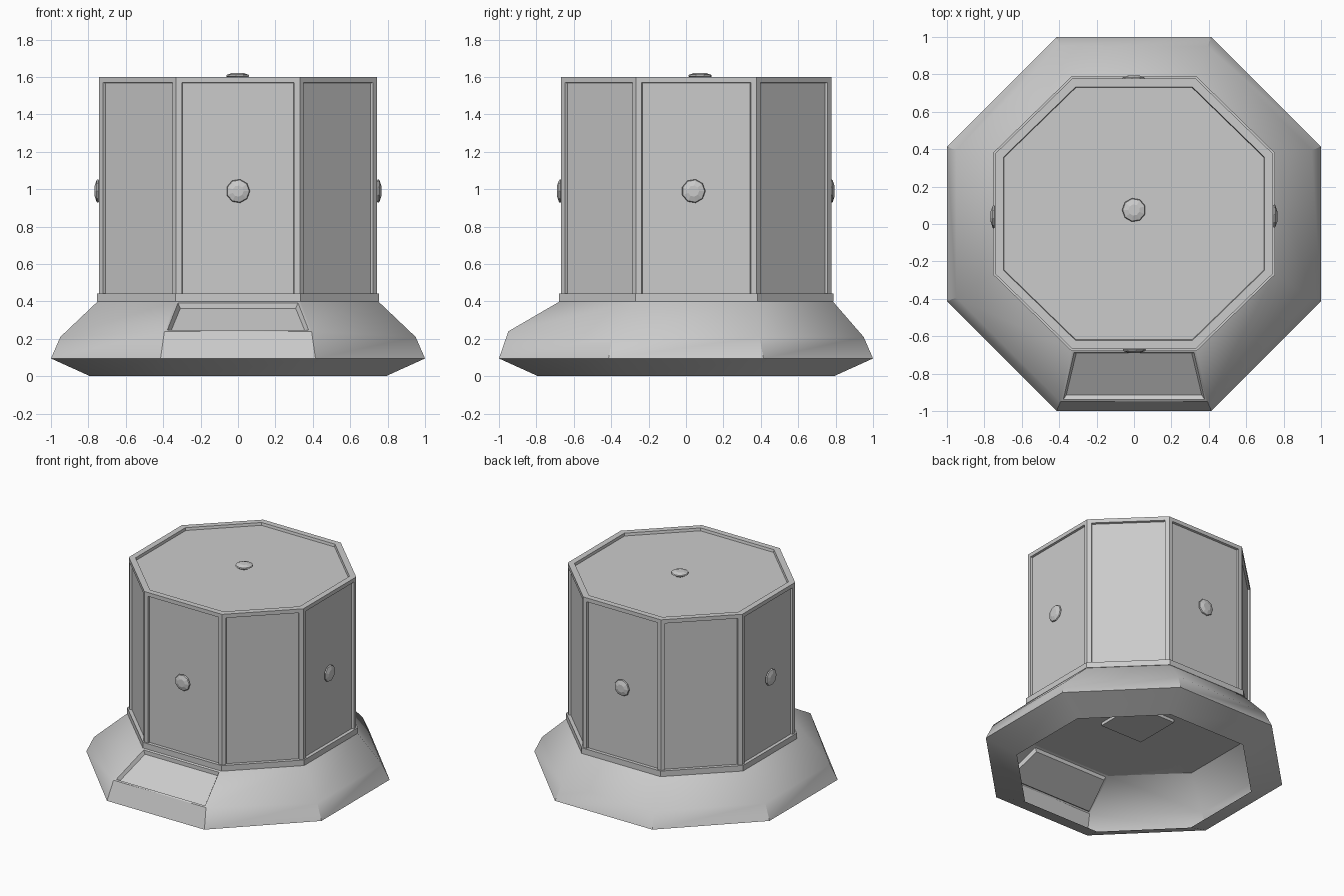
import bpy, bmesh, math
from mathutils import Vector, Matrix

if "Cube" in bpy.data.objects:
    bpy.data.objects.remove(bpy.data.objects["Cube"])


def octagon(ax, ay, z, cy=0.0, k=0.414):
    """Octagon corners, counter-clockwise, starting at the front face."""
    pts = [(-k*ax, -ay), (k*ax, -ay), (ax, -k*ay), (ax, k*ay),
           (k*ax, ay), (-k*ax, ay), (-ax, k*ay), (-ax, -k*ay)]
    return [Vector((x, y + cy, z)) for x, y in pts]


def loft(bm, rings, bottom=True, top=True):
    """Skin a stack of rings; returns the side faces and the top cap."""
    vs = [[bm.verts.new(p) for p in r] for r in rings]
    n = len(vs[0])
    sides = [[bm.faces.new((a[i], a[(i+1) % n], b[(i+1) % n], b[i]))
              for i in range(n)] for a, b in zip(vs, vs[1:])]
    if bottom:
        bm.faces.new(vs[0][::-1])
    cap = bm.faces.new(vs[-1]) if top else None
    bm.normal_update()
    return sides, cap


def finish(bm, name):
    me = bpy.data.meshes.new(name)
    bm.to_mesh(me)
    bm.free()
    ob = bpy.data.objects.new(name, me)
    bpy.context.collection.objects.link(ob)
    return ob


CY = 0.055   # the body sits slightly behind the base centre

# Flared skirt, open underneath, with a recessed front panel
mid = octagon(0.95, 0.95, 0.21)
for p in mid[:2]:
    p.z = 0.24
bm = bmesh.new()
sides, cap = loft(bm, [octagon(0.79, 0.79, 0), octagon(1, 1, 0.095), mid,
                       octagon(0.75, 0.73, 0.40, CY, 0.445)], bottom=False)
bmesh.ops.inset_region(bm, faces=[sides[2][0]], thickness=0.02, depth=0)
bmesh.ops.inset_region(bm, faces=[sides[2][0]], thickness=0.02, depth=-0.025)
skirt = finish(bm, "base_skirt")
bpy.context.view_layer.objects.active = skirt
skirt.select_set(True)
bpy.ops.object.shade_smooth_by_angle(angle=math.radians(34))
skirt.select_set(False)

# Collar where the body meets the skirt
bm = bmesh.new()
loft(bm, [octagon(0.753, 0.733, z, CY, 0.445) for z in (0.40, 0.443)])
finish(bm, "collar")

# Body with framed panels on every side and a sunken lid
bm = bmesh.new()
sides, cap = loft(bm, [octagon(0.742, 0.722, z, CY, 0.445) for z in (0.405, 1.60)])
for f in sides[0]:
    bmesh.ops.inset_region(bm, faces=[f], thickness=0.042, depth=0)
    bmesh.ops.inset_region(bm, faces=[f], thickness=0.005, depth=-0.015)
bmesh.ops.inset_region(bm, faces=[cap], thickness=0.048, depth=0)
bmesh.ops.inset_region(bm, faces=[cap], thickness=0.004, depth=-0.02)
finish(bm, "body")


# Faceted knobs on the four main sides and the lid
def knob(name, loc, normal):
    bm = bmesh.new()
    n = 9
    prof = [(0.03, -0.022), (0.064, -0.002), (0.06, 0.006), (0.03, 0.016)]
    loft(bm, [[Vector((r*math.cos(i*math.tau/n), r*math.sin(i*math.tau/n), h))
               for i in range(n)] for r, h in prof])
    rot = Vector(normal).to_track_quat('Z', 'Y').to_matrix().to_4x4()
    bm.transform(Matrix.Translation(loc) @ rot)
    finish(bm, name)


knob("front_knob", (0, -0.673, 0.99), (0, -1, 0))
knob("back_knob", (0, 0.778, 0.99), (0, 1, 0))
knob("right_knob", (0.75, 0.04, 0.99), (1, 0, 0))
knob("left_knob", (-0.75, 0.04, 0.99), (-1, 0, 0))
knob("lid_knob", (0, 0.075, 1.606), (0, 0, 1))

# Square plate on the underside of the floor
bm = bmesh.new()
bmesh.ops.create_cube(bm, size=1, matrix=Matrix.Translation((0, 0.04, 0.392))
                      @ Matrix.Diagonal((0.36, 0.36, 0.03, 1)))
finish(bm, "underside_plate")
